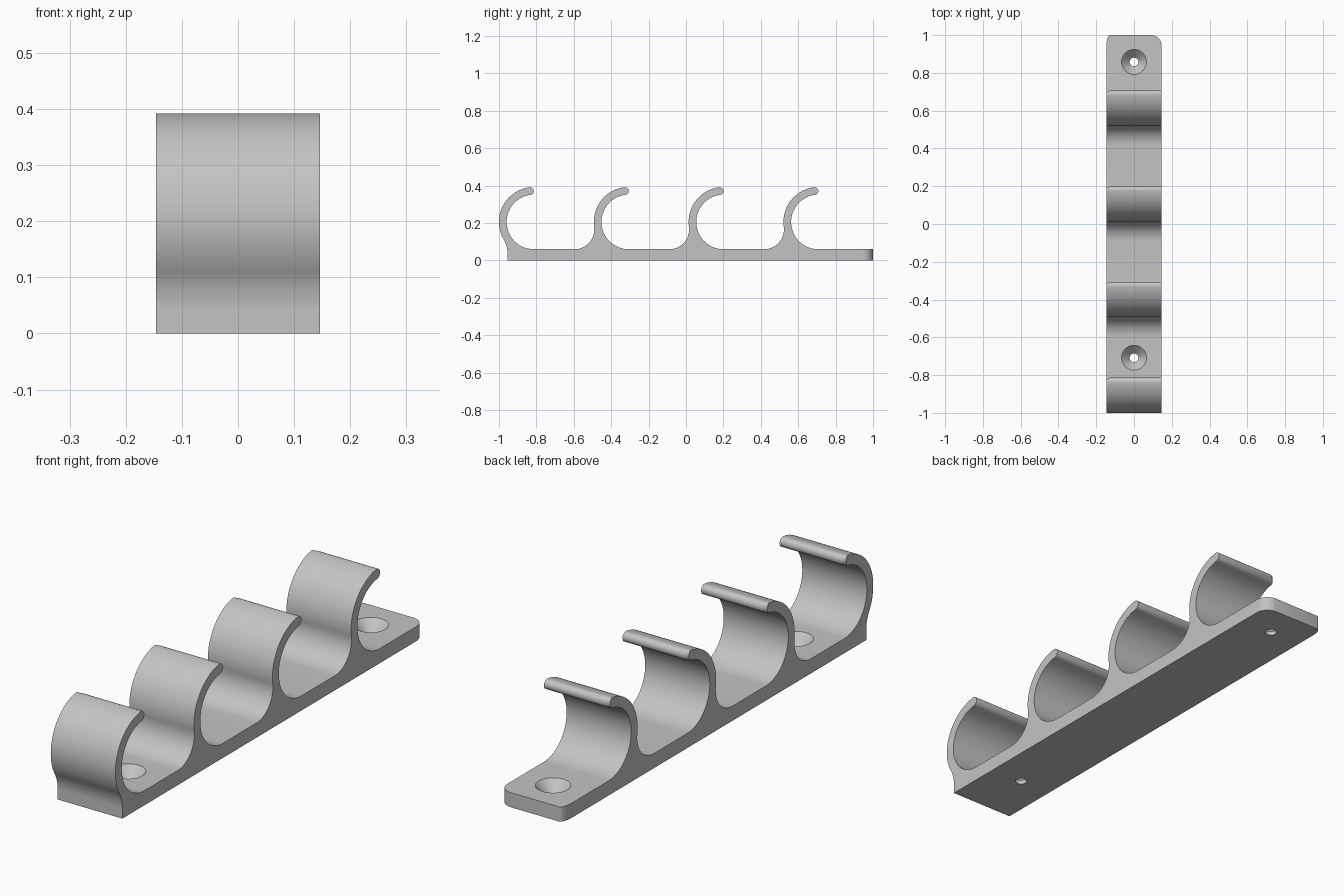
import bpy, bmesh
from math import sin, cos, pi, radians, sqrt, atan2

HALF_W = 0.146           # half width along x
T = 0.06                 # plate thickness
RO, RI = 0.187, 0.146    # hook radii
CZ = T + RI              # hook centre height
FRONT = -0.955           # front edge of the plate
PITCH = 0.507
CENTRES = [-1 + RO + i * PITCH for i in range(4)]

cube = bpy.data.objects.get("Cube")
if cube:
    bpy.data.objects.remove(cube, do_unlink=True)

grey = bpy.data.materials.new("light_grey")
grey.use_nodes = True
colour = (0.55, 0.55, 0.55, 1)
grey.diffuse_color = colour
grey.node_tree.nodes["Principled BSDF"].inputs["Base Color"].default_value = colour


def arc(cy, cz, r, a0, a1, n, stretch=1.0):
    """Points on an arc; stretch flattens it along y."""
    return [(cy + stretch * r * cos(a0 + (a1 - a0) * i / n),
             cz + r * sin(a0 + (a1 - a0) * i / n)) for i in range(n + 1)]


def hook(cy, first, lip):
    """Hook outline from the inner foot, round the lip, to the outer foot."""
    tip = radians(97)
    rm, rc = (RO + RI) / 2, (RO - RI) / 2
    pts = arc(cy, CZ, RI, 1.5 * pi, tip, 40)
    pts += arc(cy + rm * cos(tip), CZ + rm * sin(tip), rc,
               tip - pi, tip - 2 * pi + 2 * pi, 10, lip)[1:-1]
    # Concave fillet tangent to the outer circle and to the plate
    if first:
        gap = FRONT - cy
        rf = 0.137
        fy = FRONT - rf
        fz = CZ - sqrt((RO + rf) ** 2 - (fy - cy) ** 2)
        end = 0.0
    else:
        rf = 0.106
        fz = T + rf
        fy = cy - sqrt((RO + rf) ** 2 - (CZ - fz) ** 2)
        end = -pi / 2
    a = atan2(CZ - fz, cy - fy)
    pts += arc(cy, CZ, RO, tip, pi + a, 36)
    pts += arc(fy, fz, rf, a, end, 14)[1:]
    return pts


def section(lip):
    pts = [(FRONT, 0), (1, 0), (1, T)]
    for i in reversed(range(4)):
        pts += hook(CENTRES[i], i == 0, lip)
    return pts


# Rack body: side outline swept along x, with the lip blunted at one end
bm = bmesh.new()
rings = []
for x, lip in ((-HALF_W, 0.4), (-HALF_W + 0.02, 1.0), (HALF_W, 1.0)):
    rings.append([bm.verts.new((x, y, z)) for y, z in section(lip)])
count = len(rings[0])
for a, b in zip(rings, rings[1:]):
    for i in range(count):
        j = (i + 1) % count
        bm.faces.new((a[i], a[j], b[j], b[i]))
bm.faces.new(rings[0][::-1])
bm.faces.new(rings[-1])
bmesh.ops.recalc_face_normals(bm, faces=bm.faces[:])

# Rounded back corners of the plate
corners = [e for e in bm.edges
           if all(v.co.y > 0.99 and abs(v.co.x) > HALF_W - 0.001 for v in e.verts)
           and abs(e.verts[0].co.z - e.verts[1].co.z) > 0.01]
bmesh.ops.bevel(bm, geom=corners, offset=0.055, segments=8, profile=0.5,
                affect='EDGES')
mesh = bpy.data.meshes.new("hook_rack")
bm.to_mesh(mesh)
bm.free()
rack = bpy.data.objects.new("hook_rack", mesh)
bpy.context.collection.objects.link(rack)
mesh.materials.append(grey)


def screw_cutter(name, y):
    """Countersunk screw hole as a turned solid."""
    n = 40
    profile = [(0.023, -0.02), (0.023, 0.017), (0.066, T), (0.066, T + 0.02)]
    cb = bmesh.new()
    loops = [[cb.verts.new((r * cos(2 * pi * k / n), y + r * sin(2 * pi * k / n), z))
              for k in range(n)] for r, z in profile]
    for a, b in zip(loops, loops[1:]):
        for k in range(n):
            m = (k + 1) % n
            cb.faces.new((a[k], a[m], b[m], b[k]))
    cb.faces.new(loops[0][::-1])
    cb.faces.new(loops[-1])
    me = bpy.data.meshes.new(name)
    cb.to_mesh(me)
    cb.free()
    me.materials.append(grey)
    ob = bpy.data.objects.new(name, me)
    bpy.context.collection.objects.link(ob)
    return ob


# Cut the two screw holes
bpy.context.view_layer.objects.active = rack
rack.select_set(True)
for label, y in (("front", -0.708), ("back", 0.858)):
    cutter = screw_cutter(label + "_hole_cutter", y)
    cutter.hide_render = True
    mod = rack.modifiers.new(label + "_hole", 'BOOLEAN')
    mod.operation = 'DIFFERENCE'
    mod.solver = 'EXACT'
    mod.object = cutter
    bpy.ops.object.modifier_apply(modifier=mod.name)
    bpy.data.objects.remove(cutter, do_unlink=True)

for ob in bpy.context.selected_objects:
    ob.select_set(ob == rack)
bpy.ops.object.shade_smooth_by_angle(angle=radians(30))
